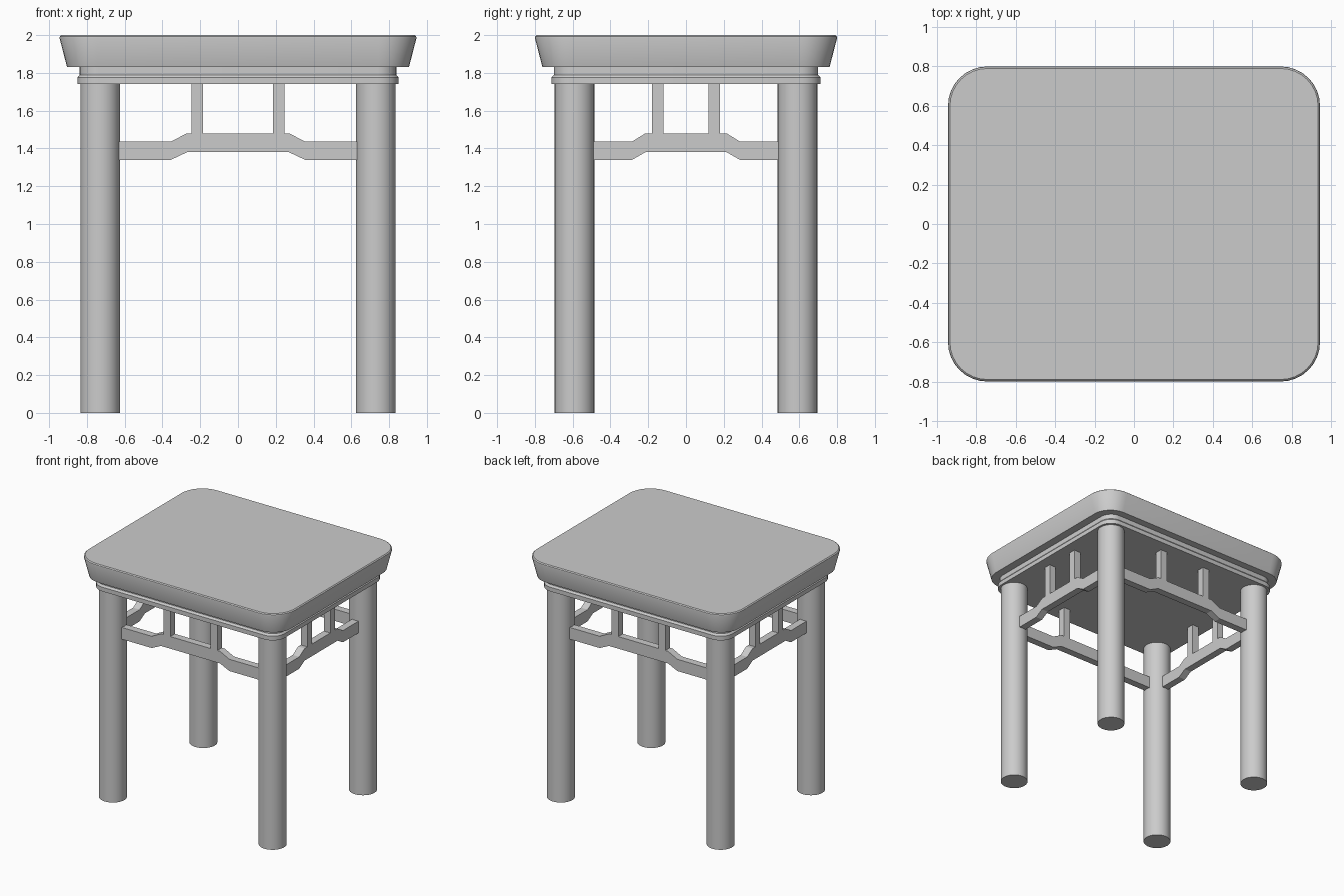
import bpy, bmesh, math

if "Cube" in bpy.data.objects:
    bpy.data.objects.remove(bpy.data.objects["Cube"])

mat = bpy.data.materials.new("plain grey")
mat.diffuse_color = (0.6, 0.6, 0.6, 1)
mat.use_nodes = True
mat.node_tree.nodes["Principled BSDF"].inputs["Base Color"].default_value = mat.diffuse_color


def finish(name, bm, smooth=True):
    bmesh.ops.recalc_face_normals(bm, faces=bm.faces)
    me = bpy.data.meshes.new(name)
    bm.to_mesh(me)
    bm.free()
    me.materials.append(mat)
    ob = bpy.data.objects.new(name, me)
    bpy.context.collection.objects.link(ob)
    if smooth:
        bpy.ops.object.select_all(action='DESELECT')
        ob.select_set(True)
        bpy.context.view_layer.objects.active = ob
        bpy.ops.object.shade_smooth_by_angle(angle=math.radians(30))
    return ob


def rounded_rect(hx, hy, r, n=8):
    pts = []
    for k, (sx, sy) in enumerate([(1, 1), (-1, 1), (-1, -1), (1, -1)]):
        for i in range(n + 1):
            a = math.pi / 2 * (k + i / n)
            pts.append((sx * (hx - r) + r * math.cos(a), sy * (hy - r) + r * math.sin(a)))
    return pts


def loft(name, rings):
    """Stack rounded rectangles (half x, half y, radius, z) into a closed solid."""
    bm = bmesh.new()
    loops = [[bm.verts.new((x, y, z)) for x, y in rounded_rect(hx, hy, r)]
             for hx, hy, r, z in rings]
    for a, b in zip(loops, loops[1:]):
        for i in range(len(a)):
            j = (i + 1) % len(a)
            bm.faces.new((a[i], a[j], b[j], b[i]))
    bm.faces.new(loops[0])
    bm.faces.new(loops[-1])
    return finish(name, bm)


def prism(name, outline, depth, along_y, offset):
    """Extrude a (length, height) outline by depth, centred on offset."""
    bm = bmesh.new()
    sides = []
    for d in (offset - depth / 2, offset + depth / 2):
        sides.append([bm.verts.new((d, u, z) if along_y else (u, d, z)) for u, z in outline])
    a, b = sides
    bm.faces.new(a)
    bm.faces.new(b)
    for i in range(len(a)):
        j = (i + 1) % len(a)
        bm.faces.new((a[i], a[j], b[j], b[i]))
    return finish(name, bm, smooth=False)


# seat slab, flaring upward with a softened top edge
loft("seat", [(0.905, 0.76, 0.16, 1.83), (0.945, 0.80, 0.2, 1.985),
              (0.943, 0.798, 0.198, 1.993), (0.935, 0.79, 0.19, 2.0)])

# stepped waist under the seat
loft("waist", [(0.85, 0.713, 0.11, 1.74), (0.85, 0.713, 0.11, 1.775),
               (0.838, 0.70, 0.10, 1.79), (0.838, 0.70, 0.10, 1.832)])

LX, LY, LR = 0.73, 0.59, 0.105

# four round legs
for sx, xn in ((-1, "left"), (1, "right")):
    for sy, yn in ((-1, "front"), (1, "back")):
        bm = bmesh.new()
        bmesh.ops.create_cone(bm, cap_ends=True, segments=32, radius1=LR, radius2=LR, depth=1.74)
        bmesh.ops.translate(bm, verts=bm.verts, vec=(sx * LX, sy * LY, 0.87))
        finish(f"{yn}_{xn}_leg", bm)


# humped rails, each carrying two short struts
def rail(name, along_y, offset, half, outer, inner, strut):
    outline = [(-half, 1.34), (-outer, 1.34), (-inner, 1.38), (inner, 1.38), (outer, 1.34),
               (half, 1.34), (half, 1.437), (outer, 1.437), (inner, 1.48), (-inner, 1.48),
               (-outer, 1.437), (-half, 1.437)]
    prism(name + "_rail", outline, 0.06, along_y, offset)
    for i, s in enumerate((-1, 1)):
        a, b = s * strut - 0.03, s * strut + 0.03
        prism(f"{name}_strut_{i + 1}", [(a, 1.475), (b, 1.475), (b, 1.745), (a, 1.745)],
              0.06, along_y, offset)


rail("front", False, -LY, 0.66, 0.355, 0.27, 0.215)
rail("back", False, LY, 0.66, 0.355, 0.27, 0.215)
rail("left", True, -LX, 0.52, 0.285, 0.215, 0.15)
rail("right", True, LX, 0.52, 0.285, 0.215, 0.15)
